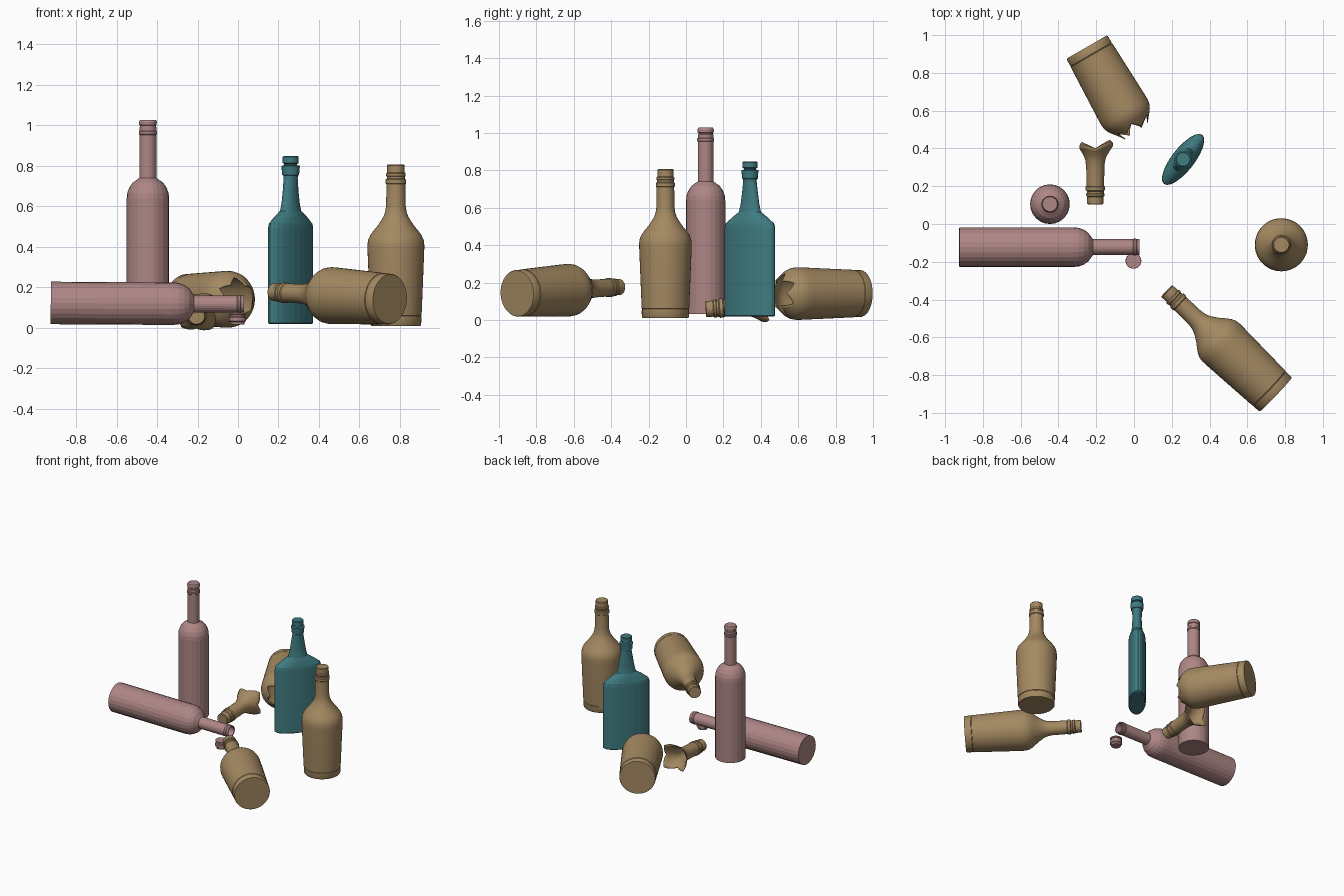
import bpy, math, random
from mathutils import Vector

if "Cube" in bpy.data.objects:
    bpy.data.objects.remove(bpy.data.objects["Cube"])

random.seed(4)


def material(name, rgb):
    m = bpy.data.materials.new(name)
    m.diffuse_color = (*rgb, 1)
    m.use_nodes = True
    m.node_tree.nodes["Principled BSDF"].inputs["Base Color"].default_value = m.diffuse_color
    return m


PINK = material("pink_glass", (0.42, 0.24, 0.235))
TEAL = material("teal_glass", (0.05, 0.2, 0.22))
TAN = material("tan_glass", (0.37, 0.25, 0.12))


def skin(name, rows, mat, loc, direction=(0, 0, 1), spin=0, bottom=True, top=True,
         smooth=None, wall=0):
    """Join stacked rings of points into a surface and aim its axis."""
    n = len(rows[0])
    verts = [p for row in rows for p in row]
    faces = [(r * n + i, r * n + (i + 1) % n, (r + 1) * n + (i + 1) % n, (r + 1) * n + i)
             for r in range(len(rows) - 1) for i in range(n)]
    if bottom:
        faces.append(tuple(reversed(range(n))))
    if top:
        faces.append(tuple(range((len(rows) - 1) * n, len(rows) * n)))
    me = bpy.data.meshes.new(name)
    me.from_pydata(verts, [], faces)
    me.materials.append(mat)
    ob = bpy.data.objects.new(name, me)
    bpy.context.collection.objects.link(ob)
    ob.location = loc
    if direction == (0, 0, 1):
        ob.rotation_euler = (0, 0, spin)
    else:
        ob.rotation_euler = Vector(direction).to_track_quat('Z', 'Y').to_euler()
    if smooth:
        bpy.ops.object.select_all(action='DESELECT')
        ob.select_set(True)
        bpy.context.view_layer.objects.active = ob
        bpy.ops.object.shade_smooth_by_angle(angle=math.radians(smooth))
    if wall:
        mod = ob.modifiers.new("wall", 'SOLIDIFY')
        mod.thickness = wall
        mod.offset = -1
    return ob


def ring(a, b, z, n):
    return [(a * math.cos(2 * math.pi * i / n), b * math.sin(2 * math.pi * i / n), z)
            for i in range(n)]


def lathe(profile, n):
    return [ring(r, r, z, n) for r, z in profile]


# Pink wine bottles: one whole, one with its lip knocked off
pink_body = [(0.105, 0), (0.105, 0.605), (0.102, 0.633), (0.092, 0.66), (0.075, 0.684),
             (0.054, 0.699), (0.042, 0.708), (0.042, 0.92), (0.045, 0.924), (0.045, 0.936),
             (0.042, 0.94)]
pink_lip = [(0.042, 0.958), (0.039, 0.96), (0.039, 0.966), (0.043, 0.969),
            (0.044, 0.985), (0.039, 0.995)]
skin("standing_wine_bottle", lathe(pink_body + pink_lip, 24), PINK, (-0.445, 0.105, 0.033))
open_neck = [(0.042, 0.955), (0.034, 0.955), (0.034, 0.72)]
skin("lying_wine_bottle", lathe(pink_body + open_neck, 24), PINK,
     (-0.925, -0.1225, 0.123), (1, 0, -0.006))
loose_lip = [(0.034, 0), (0.036, 0.012), (0.042, 0.017), (0.042, 0.034), (0.036, 0.039),
             (0.036, 0.048), (0.041, 0.051), (0.041, 0.058)]
skin("loose_bottle_lip", lathe(loose_lip, 24), PINK, (-0.003, -0.195, 0.016))

# Teal flask: oval body blending into a round neck
flask = [(0.155, 0.054, 0), (0.165, 0.06, 0.006), (0.165, 0.06, 0.475), (0.158, 0.058, 0.497),
         (0.115, 0.05, 0.53), (0.068, 0.04, 0.56), (0.058, 0.035, 0.60), (0.048, 0.032, 0.66),
         (0.038, 0.033, 0.72), (0.037, 0.036, 0.735), (0.042, 0.042, 0.738),
         (0.046, 0.046, 0.782), (0.032, 0.032, 0.786), (0.032, 0.032, 0.792),
         (0.04, 0.04, 0.796), (0.04, 0.04, 0.825), (0.036, 0.036, 0.83)]
skin("flat_flask", [ring(a, b, z, 24) for a, b, z in flask], TEAL,
     (0.26, 0.342, 0.018), spin=math.radians(52))

# Tan bottles: lower body, shoulder and neck profiles
tan_low = [(0.122, 0), (0.125, 0.005), (0.126, 0.045), (0.124, 0.047), (0.124, 0.049),
           (0.127, 0.051), (0.14, 0.37), (0.1405, 0.40), (0.137, 0.425), (0.127, 0.447)]
tan_shoulder = [(0.127, 0.447), (0.112, 0.468), (0.092, 0.492), (0.074, 0.518),
                (0.061, 0.54), (0.053, 0.562), (0.048, 0.595)]
tan_neck = [(0.047, 0.70), (0.051, 0.704), (0.051, 0.722), (0.045, 0.727), (0.045, 0.737),
            (0.048, 0.741), (0.048, 0.752), (0.043, 0.757), (0.043, 0.793), (0.04, 0.797)]
whole = lathe(tan_low + tan_shoulder[1:] + tan_neck, 48)
skin("standing_rum_bottle", whole, TAN, (0.78, -0.11, 0.01), smooth=30)
skin("lying_rum_bottle", whole, TAN, (0.75, -0.903, 0.142), (-0.565, 0.538, 0.034), smooth=30)


# Broken rum bottle: jagged edges follow the shoulder curve
def shoulder_radius(z):
    for (r0, z0), (r1, z1) in zip(tan_shoulder, tan_shoulder[1:]):
        if z <= z1:
            return r0 + (r1 - r0) * (z - z0) / (z1 - z0)
    return tan_shoulder[-1][0]


def jagged(n, low, high, step):
    """Heights of an uneven zigzag around a ring."""
    keys = [random.uniform(low, low + (high - low) * 0.35) if k % 2 else
            random.uniform(high - (high - low) * 0.4, high) for k in range(n // step)]
    out = []
    for i in range(n):
        k, f = i // step, (i % step) / step
        out.append(keys[k] * (1 - f) + keys[(k + 1) % len(keys)] * f)
    return out


def shard_rows(n, start, ends, fractions):
    rows = []
    for f in fractions:
        row = []
        for i, e in enumerate(ends):
            z = start + (e - start) * f
            r, a = shoulder_radius(z), 2 * math.pi * i / n
            row.append((r * math.cos(a), r * math.sin(a), z))
        rows.append(row)
    return rows


body_rows = lathe(tan_low, 48) + shard_rows(48, 0.447, jagged(48, 0.467, 0.527, 4),
                                            (0.25, 0.5, 0.75, 1))
skin("broken_rum_bottle_body", body_rows, TAN, (-0.25, 0.937, 0.141), (0.5, -0.866, 0),
     top=False, smooth=30, wall=0.006)
neck_rows = shard_rows(48, 0.56, jagged(48, 0.46, 0.515, 6), (1, 0.75, 0.5, 0.25, 0))
neck_rows += lathe([(0.048, 0.595)] + tan_neck, 48)
tilt = Vector((0, -1, -0.06)).normalized()
skin("broken_rum_bottle_neck", neck_rows, TAN, Vector((-0.205, 0.105, 0.058)) - tilt * 0.797,
     tuple(tilt), bottom=False, smooth=30, wall=0.006)
